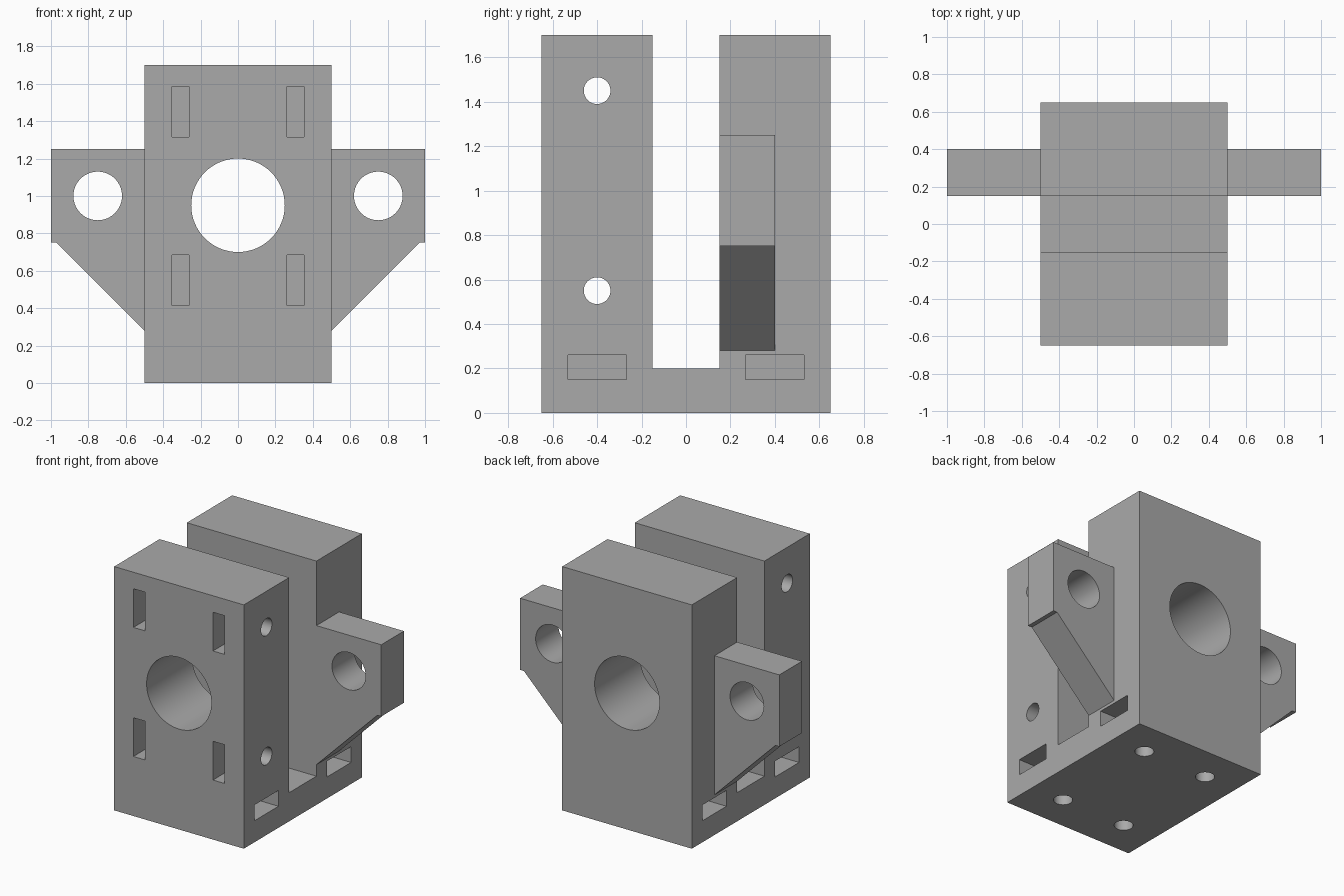
import bpy
from math import radians
from mathutils import Matrix

cube = bpy.data.objects.get("Cube")
if cube:
    bpy.data.objects.remove(cube, do_unlink=True)

grey = bpy.data.materials.new("plain_grey")
grey.use_nodes = True
COLOUR = (0.4, 0.4, 0.4, 1)
grey.diffuse_color = COLOUR
grey.node_tree.nodes["Principled BSDF"].inputs["Base Color"].default_value = COLOUR


def prism(name, points, start, end):
    """Extrude a closed 2D outline; each point maps through start(p) and end(p)."""
    n = len(points)
    verts = [start(p) for p in points] + [end(p) for p in points]
    faces = [tuple(range(n)), tuple(reversed(range(n, 2 * n)))]
    faces += [(i, i + n, (i + 1) % n + n, (i + 1) % n) for i in range(n)]
    mesh = bpy.data.meshes.new(name)
    mesh.from_pydata(verts, [], faces)
    mesh.materials.append(grey)
    obj = bpy.data.objects.new(name, mesh)
    bpy.context.collection.objects.link(obj)
    bpy.context.view_layer.objects.active = obj
    bpy.ops.object.mode_set(mode='EDIT')
    bpy.ops.mesh.select_all(action='SELECT')
    bpy.ops.mesh.normals_make_consistent(inside=False)
    bpy.ops.object.mode_set(mode='OBJECT')
    return obj


def box(name, centre, size):
    bpy.ops.mesh.primitive_cube_add(size=1)
    obj = bpy.context.object
    obj.name = name
    obj.data.transform(Matrix.Translation(centre) @ Matrix.Diagonal((*size, 1)))
    obj.data.materials.append(grey)
    return obj


def rod(name, centre, radius, length, axis):
    bpy.ops.mesh.primitive_cylinder_add(vertices=64, radius=radius, depth=length)
    obj = bpy.context.object
    obj.name = name
    turn = {'X': Matrix.Rotation(radians(90), 4, 'Y'),
            'Y': Matrix.Rotation(radians(90), 4, 'X'),
            'Z': Matrix.Identity(4)}[axis]
    obj.data.transform(Matrix.Translation(centre) @ turn)
    obj.data.materials.append(grey)
    return obj


def combine(target, tool, operation):
    mod = target.modifiers.new(operation.lower(), 'BOOLEAN')
    mod.operation, mod.object, mod.solver = operation, tool, 'EXACT'
    bpy.context.view_layer.objects.active = target
    bpy.ops.object.modifier_apply(modifier=mod.name)
    bpy.data.objects.remove(tool, do_unlink=True)


# U-shaped block: two thick walls on a thin base
half_u = [(0.15, 0.2), (0.15, 1.7), (0.65, 1.7), (0.65, 0)]
outline = half_u + [(-y, z) for y, z in reversed(half_u)]
block = prism("clamp_block", outline,
              lambda p: (-0.5, *p), lambda p: (0.5, *p))

# Mounting ears with sloped braces on the back wall
ear = [(0.4, 1.25), (1, 1.25), (1, 0.75), (0.97, 0.75), (0.5, 0.28), (0.4, 0.28)]
for s in (-1, 1):
    lug = prism("mounting_ear", ear,
                lambda p: (s * p[0], 0.15, p[1]), lambda p: (s * p[0], 0.4, p[1]))
    combine(block, lug, 'UNION')

# Large bore and ear holes
cutters = [rod("main_bore", (0, 0, 0.95), 0.25, 2, 'Y')]
for s in (-1, 1):
    cutters.append(rod("ear_hole", (s * 0.75, 0.3, 1), 0.13, 1, 'Y'))

# Cross bolt holes through the front wall, with nut slots
for z in (0.55, 1.45):
    cutters.append(rod("cross_bolt_hole", (0, -0.4, z), 0.06, 2, 'X'))
    for s in (-1, 1):
        cutters.append(box("front_nut_slot", (s * 0.307, -0.52, z), (0.09, 0.5, 0.27)))

# Bolt holes in the underside, with nut slots from the sides
for s in (-1, 1):
    for y in (-0.4, 0.4):
        cutters.append(rod("base_bolt_hole", (s * 0.25, y, 0.15), 0.06, 0.6, 'Z'))
        cutters.append(box("side_nut_slot", (s * 0.37, y, 0.205), (0.5, 0.264, 0.11)))

for cutter in cutters:
    combine(block, cutter, 'DIFFERENCE')

# Keep one shared material on every face
block.data.materials.clear()
block.data.materials.append(grey)
for face in block.data.polygons:
    face.material_index = 0

bpy.ops.object.select_all(action='DESELECT')
block.select_set(True)
bpy.context.view_layer.objects.active = block
bpy.ops.object.shade_smooth_by_angle(angle=radians(30))
